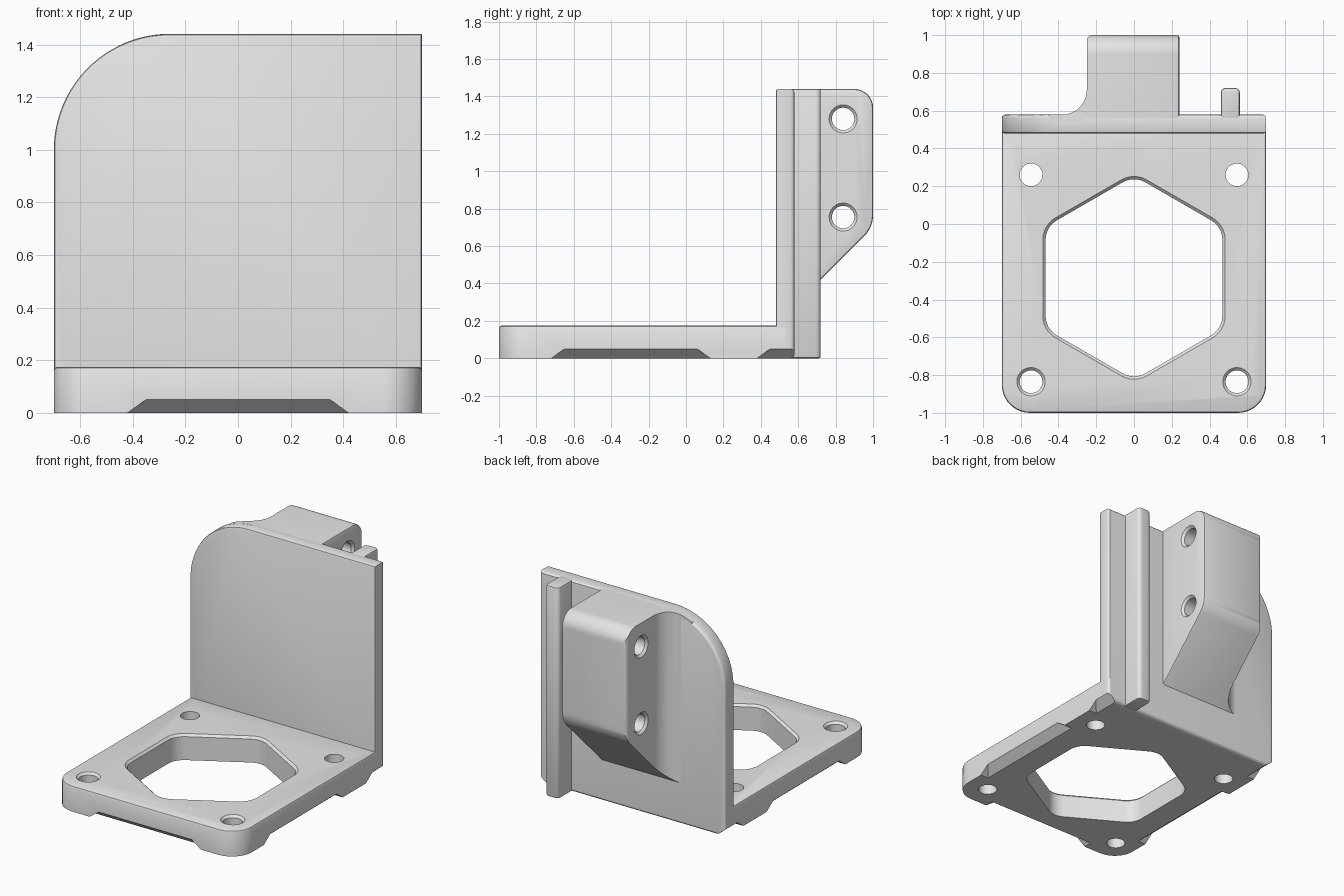
import bpy, bmesh, math
from mathutils import Vector

cube = bpy.data.objects.get("Cube")
if cube:
    bpy.data.objects.remove(cube, do_unlink=True)

grey = bpy.data.materials.new("plain_grey")
grey.use_nodes = True
grey.diffuse_color = (0.8, 0.8, 0.8, 1)
grey.node_tree.nodes["Principled BSDF"].inputs["Base Color"].default_value = (0.8, 0.8, 0.8, 1)


def rounded(corners, steps=10):
    """Outline through (u, v, radius) corners, each rounded by an arc."""
    out = []
    for i, (u, v, r) in enumerate(corners):
        p = Vector((u, v))
        if r == 0:
            out.append(p)
            continue
        a = (Vector(corners[i - 1][:2]) - p).normalized()
        b = (Vector(corners[(i + 1) % len(corners)][:2]) - p).normalized()
        half = a.angle(b) / 2
        centre = p + (a + b).normalized() * (r / math.sin(half))
        s = p + a * (r / math.tan(half)) - centre
        e = p + b * (r / math.tan(half)) - centre
        w = s.angle(e)
        for k in range(steps + 1):
            t = k / steps
            out.append(centre + (s * math.sin((1 - t) * w) + e * math.sin(t * w)) / math.sin(w))
    return out


def circle(u, v, r, n=40):
    return [Vector((u + r * math.cos(k * math.tau / n), v + r * math.sin(k * math.tau / n)))
            for k in range(n)]


def hexagon(apothem, r):
    size = apothem / math.cos(math.pi / 6)
    turns = [math.pi / 2 + k * math.pi / 3 for k in range(6)]
    return rounded([(size * math.cos(t), -0.285 + size * math.sin(t), r) for t in turns], 6)


def finish(name, bm):
    bmesh.ops.recalc_face_normals(bm, faces=bm.faces)
    mesh = bpy.data.meshes.new(name)
    bm.to_mesh(mesh)
    bm.free()
    ob = bpy.data.objects.new(name, mesh)
    bpy.context.collection.objects.link(ob)
    mesh.materials.append(grey)
    return ob


def loft(name, sections, axis="Z", bevels=()):
    """Solid through (position, outline) sections; bevels are (position, size, segments)."""
    place = {"X": lambda u, v, w: (w, u, v),
             "Y": lambda u, v, w: (u, w, v),
             "Z": lambda u, v, w: (u, v, w)}[axis]
    bm = bmesh.new()
    rings = [[bm.verts.new(place(p.x, p.y, w)) for p in pts] for w, pts in sections]
    n = len(rings[0])
    for lo, hi in zip(rings, rings[1:]):
        for k in range(n):
            bm.faces.new((lo[k], lo[(k + 1) % n], hi[(k + 1) % n], hi[k]))
    bm.faces.new(rings[0])
    bm.faces.new(rings[-1])
    bmesh.ops.recalc_face_normals(bm, faces=bm.faces)
    i = "XYZ".index(axis)
    for at, size, segs in bevels:
        edges = [e for e in bm.edges if all(abs(v.co[i] - at) < 1e-5 for v in e.verts)]
        bmesh.ops.bevel(bm, geom=edges, offset=size, segments=segs, profile=0.5, affect="EDGES")
    return finish(name, bm)


def prism(name, pts, lo, hi, axis="Z", bevels=()):
    return loft(name, [(lo, pts), (hi, pts)], axis, bevels)


def edge_notch(place, u0, u1):
    """Sloped cut under a bottom edge; place maps (along, outward, up) to the model."""
    bm = bmesh.new()
    for grow, out, up in ((0.07, -0.12, -0.05), (0.07, 0.06, -0.05), (-0.14, 0.06, 0.1)):
        bm.verts.new(place(u0 - grow, out, up))
        bm.verts.new(place(u1 + grow, out, up))
    bmesh.ops.convex_hull(bm, input=bm.verts)
    return finish("notch_cutter", bm)


def boolean(ob, cutters, operation="DIFFERENCE"):
    bpy.context.view_layer.objects.active = ob
    for c in cutters:
        c.hide_render = True
        m = ob.modifiers.new("cut", "BOOLEAN")
        m.operation, m.solver, m.object = operation, "EXACT", c
        bpy.ops.object.modifier_apply(modifier=m.name)


# Base plate with rounded front corners
base = prism("base_plate", rounded([(-0.7, 0.53, 0), (-0.7, -1, 0.15), (0.7, -1, 0.15), (0.7, 0.53, 0)]),
             0, 0.175, bevels=[(0.175, 0.014, 2)])

# Back wall with one large rounded corner
wall = prism("back_wall", rounded([(-0.7, 0, 0), (-0.7, 1.44, 0.44), (0.7, 1.44, 0), (0.7, 0, 0)], 24),
             0.48, 0.58, "Y", bevels=[(0.48, 0.012, 2), (0.58, 0.02, 3)])

# Clamp block: side profile trimmed by a plan outline with a fillet to the wall
block = prism("mounting_block", rounded([(0.54, 1.44, 0), (1, 1.44, 0.1), (1, 0.7, 0.16), (0.54, 0.24, 0)]),
              -0.5, 0.24, "X", bevels=[(0.24, 0.012, 2)])
plan = prism("plan_trim", rounded([(0.4, 0.5, 0), (0.4, 1.0005, 0), (-0.25, 1.0005, 0.03),
                                   (-0.25, 0.579, 0.13), (-0.45, 0.579, 0), (-0.45, 0.5, 0)]), 0, 1.6)
arch = prism("arch_trim", rounded([(-0.7, 0, 0), (-0.7, 1.441, 0.441), (0.7, 1.441, 0), (0.7, 0, 0)], 24),
             0.4, 1.2, "Y")
boolean(block, [plan, arch], "INTERSECT")

# Upright rib
rib = prism("upright_rib", rounded([(0.46, 0.55, 0), (0.56, 0.55, 0), (0.56, 0.72, 0.025), (0.46, 0.72, 0.025)], 5),
            0, 1.44, bevels=[(0, 0.01, 2), (1.44, 0.01, 2)])

# Hexagonal opening and screw holes in the base
top = 0.175
cuts = [loft("hex_cutter", [(-0.1, hexagon(0.468, 0.12)), (top - 0.015, hexagon(0.468, 0.12)),
                            (top + 0.03, hexagon(0.513, 0.165))])]
for side in (-1, 1):
    x = side * 0.545
    cuts.append(prism("hole_cutter", circle(x, 0.26, 0.06), -0.1, 0.3))
    cuts.append(loft("hole_cutter", [(-0.1, circle(x, -0.835, 0.06)), (top - 0.015, circle(x, -0.835, 0.06)),
                                     (top + 0.03, circle(x, -0.835, 0.105))]))

# Notches under the edges, leaving feet around the screws
notches = [edge_notch(lambda u, o, z: (u, -1 - o, z), -0.42, 0.42)]
rear = []
for s in (-1, 1):
    notches.append(edge_notch(lambda u, o, z: (s * (0.7 + o), u, z), -0.72, 0.13))
    rear.append(edge_notch(lambda u, o, z: (s * (0.7 + o), u, z), 0.38, 0.9))
boolean(base, cuts + notches + rear)
boolean(wall, rear)

# Cross holes through the block, chamfered at both ends
cross = []
for z in (1.28, 0.755):
    cross.append(loft("cross_hole_cutter", [(x, circle(0.84, z, r)) for x, r in
                      ((-0.28, 0.105), (-0.235, 0.06), (0.225, 0.06), (0.27, 0.105))], "X"))
boolean(block, cross)

for c in cuts + notches + rear + cross + [plan, arch]:
    bpy.data.objects.remove(c, do_unlink=True)

bpy.ops.object.select_all(action="DESELECT")
for ob in (base, wall, block, rib):
    ob.select_set(True)
bpy.context.view_layer.objects.active = base
bpy.ops.object.shade_smooth_by_angle(angle=math.radians(30))
